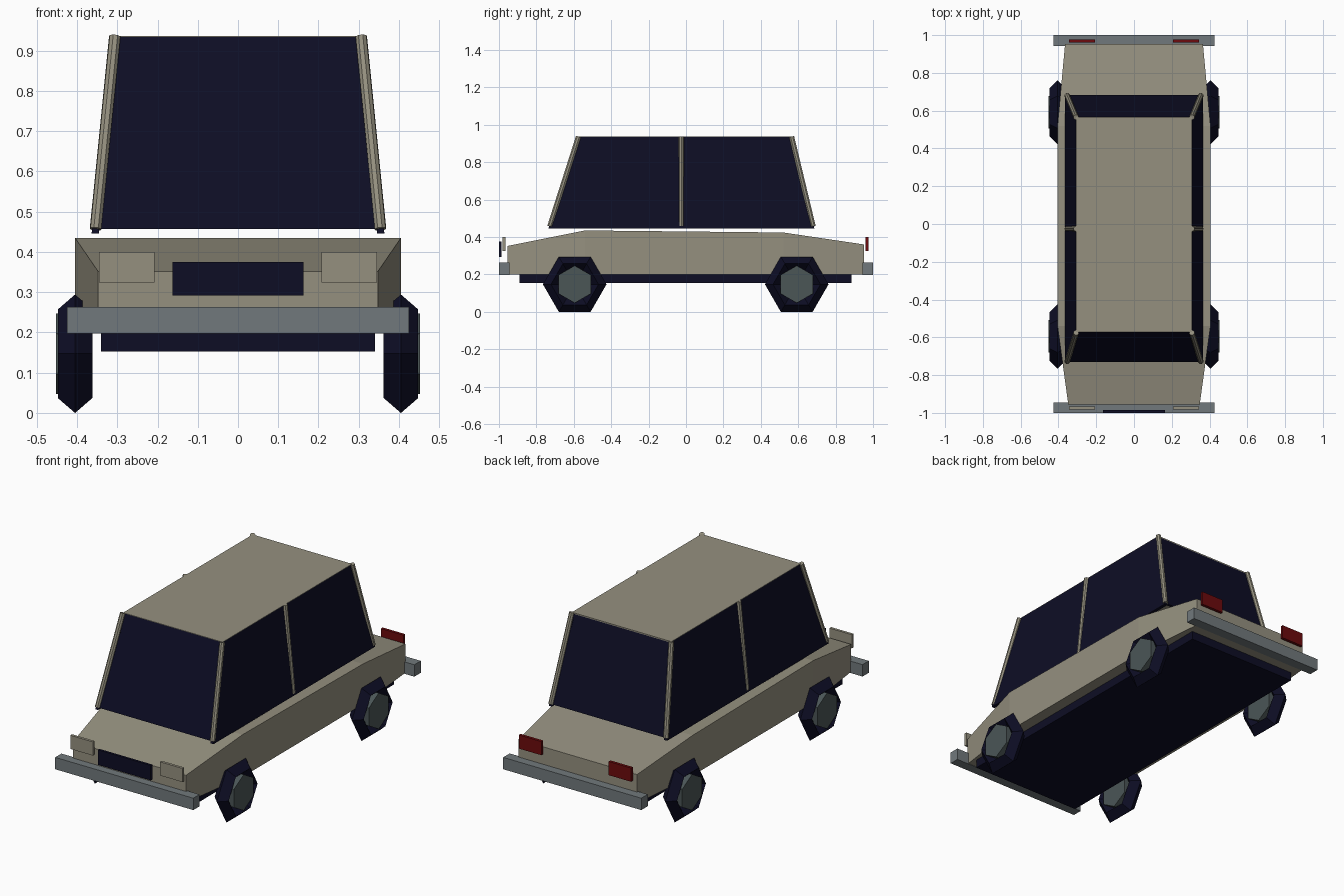
import bpy, bmesh, math
from mathutils import Vector, Matrix

if "Cube" in bpy.data.objects:
    bpy.data.objects.remove(bpy.data.objects["Cube"])


def material(name, rgb):
    m = bpy.data.materials.new(name)
    m.diffuse_color = (*rgb, 1)
    m.use_nodes = True
    m.node_tree.nodes["Principled BSDF"].inputs["Base Color"].default_value = m.diffuse_color
    return m


BEIGE = material("beige paint", (0.30, 0.28, 0.213))
DARK = material("dark navy", (0.004, 0.004, 0.018))
GREY = material("bumper grey", (0.165, 0.19, 0.20))
HUB = material("hub grey", (0.07, 0.092, 0.094))
RED = material("tail light red", (0.15, 0.003, 0.004))


def finish(name, bm, mat):
    bmesh.ops.recalc_face_normals(bm, faces=bm.faces)
    me = bpy.data.meshes.new(name)
    bm.to_mesh(me)
    bm.free()
    me.materials.append(mat)
    ob = bpy.data.objects.new(name, me)
    bpy.context.collection.objects.link(ob)
    return ob


def loft(name, rings, mat, closed=False):
    """Skin rings of points; cap the ends unless the rings form a loop."""
    bm = bmesh.new()
    vs = [[bm.verts.new(p) for p in r] for r in rings]
    n = len(vs[0])
    pairs = list(zip(vs, vs[1:])) + ([(vs[-1], vs[0])] if closed else [])
    for a, b in pairs:
        for i in range(n):
            j = (i + 1) % n
            bm.faces.new((a[i], a[j], b[j], b[i]))
    if not closed:
        bm.faces.new(vs[0])
        bm.faces.new(vs[-1])
    return finish(name, bm, mat)


def box(name, x, y, z, mat):
    rings = [[(x[0], b, z[0]), (x[1], b, z[0]), (x[1], b, z[1]), (x[0], b, z[1])] for b in y]
    return loft(name, rings, mat)


def rod(name, a, b, r, mat, sides=8):
    a, b = Vector(a), Vector(b)
    d = b - a
    bm = bmesh.new()
    rot = d.to_track_quat('Z', 'Y').to_matrix().to_4x4()
    bmesh.ops.create_cone(bm, cap_ends=True, segments=sides, radius1=r, radius2=r,
                          depth=d.length, matrix=Matrix.Translation((a + b) / 2) @ rot)
    return finish(name, bm, mat)


def panel(name, quad, inset, mat):
    """Glass pane: outer quad plus a copy shifted inwards."""
    return loft(name, [quad, [tuple(Vector(p) + Vector(inset)) for p in quad]], mat)


# Body: four cross-sections (y, half width, top height)
sections = [(-0.955, 0.348, 0.352), (-0.54, 0.405, 0.435), (0.52, 0.405, 0.424), (0.952, 0.365, 0.36)]
loft("body", [[(-w, y, 0.2), (w, y, 0.2), (w, y, t), (-w, y, t)] for y, w, t in sections], BEIGE)

# Underbody and bumpers
box("underbody", (-0.34, 0.34), (-0.89, 0.885), (0.153, 0.205), DARK)
box("front_bumper", (-0.425, 0.425), (-1.0, -0.945), (0.197, 0.263), GREY)
box("rear_bumper", (-0.425, 0.425), (0.943, 1.0), (0.197, 0.263), GREY)
box("grille", (-0.163, 0.163), (-1.0, -0.986), (0.292, 0.375), DARK)

# Cabin glass and roof
B, T = 0.446, 0.934
panel("windshield", [(-0.352, -0.73, 0.457), (0.352, -0.73, 0.457),
                     (0.304, -0.573, T), (-0.304, -0.573, T)], (0, 0.015, 0), DARK)
panel("rear_window", [(-0.352, 0.682, 0.457), (0.352, 0.682, 0.457),
                      (0.304, 0.565, T), (-0.304, 0.565, T)], (0, -0.015, 0), DARK)
box("roof", (-0.306, 0.306), (-0.573, 0.566), (0.927, 0.9365), BEIGE)

for s, side in ((-1, "left"), (1, "right")):
    panel(side + "_windows", [(s * 0.364, -0.735, B), (s * 0.364, 0.686, B),
                              (s * 0.306, 0.565, T), (s * 0.306, -0.573, T)], (-s * 0.018, 0, 0), DARK)
    # Pillars
    for label, y0, y1 in (("front", -0.728, -0.575), ("middle", -0.025, -0.025), ("rear", 0.68, 0.565)):
        rod(f"{side}_{label}_pillar", (s * 0.354, y0, 0.457), (s * 0.306, y1, 0.936), 0.0145, BEIGE)
    # Lights
    xs = sorted((s * 0.207, s * 0.345))
    box(side + "_headlight", xs, (-0.981, -0.966), (0.324, 0.40), BEIGE)
    box(side + "_tail_light", xs, (0.96, 0.976), (0.324, 0.40), RED)
    # Wheels: six-sided tyre ring with diamond section, six-sided hub turned 30 degrees
    for label, y in (("front", -0.595), ("rear", 0.592)):
        zc, R, r = 0.147, 0.127, 0.043
        rings = []
        for k in range(6):
            a = k * math.pi / 3
            rings.append([(s * 0.405 + dx, y + q * math.cos(a), zc + q * math.sin(a))
                          for q, dx in ((R + r, 0), (R, r), (R - r, 0), (R, -r))])
        loft(f"{side}_{label}_tyre", rings, DARK, closed=True)
        hub = []
        for x in (0.362, 0.452):
            hub.append([(s * x, y + 0.1 * math.cos(a), zc + 0.1 * math.sin(a))
                        for a in (math.pi / 6 + k * math.pi / 3 for k in range(6))])
        loft(f"{side}_{label}_hub", hub, HUB)
